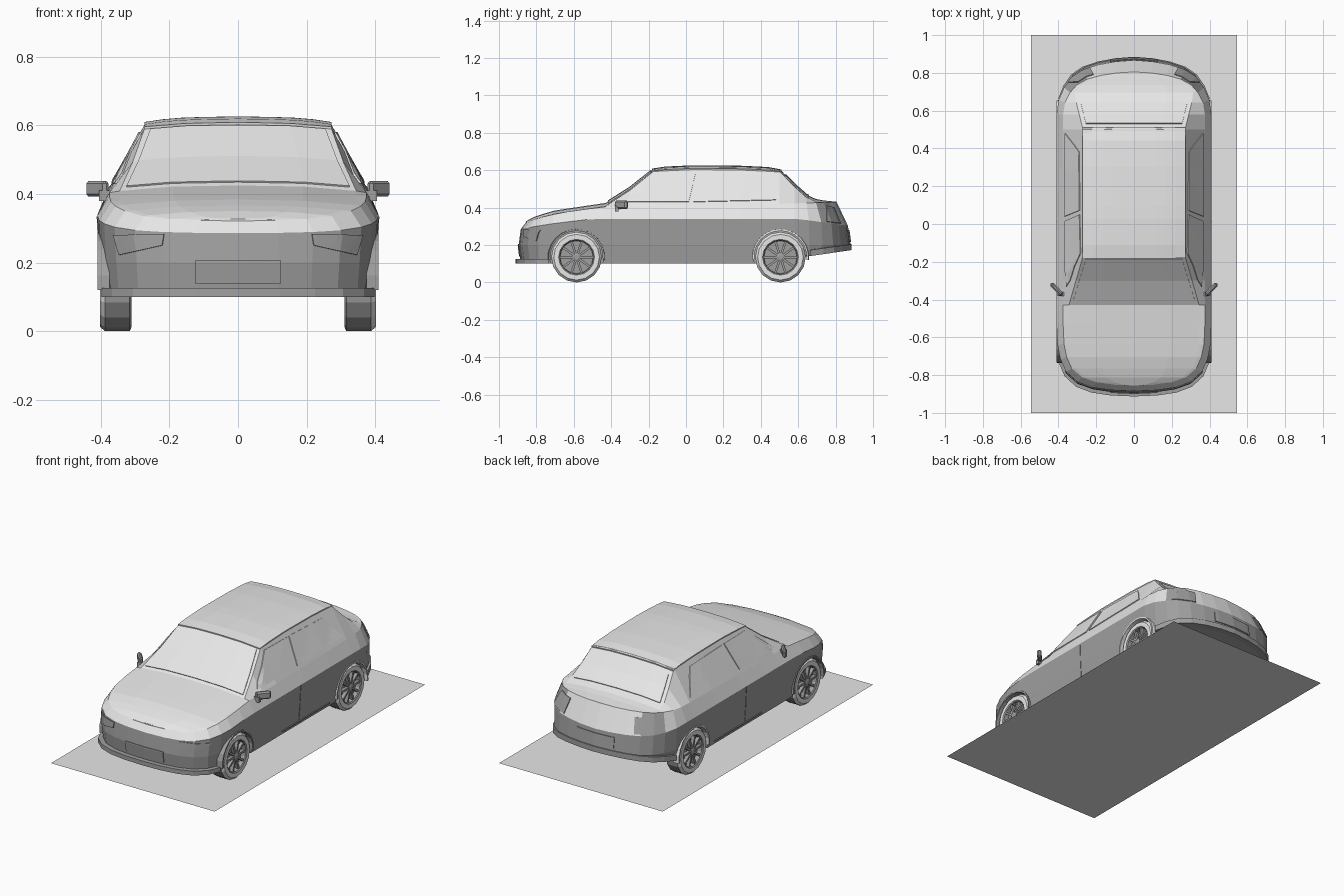
import bpy, bmesh, math
from mathutils import Vector, Matrix
from mathutils.bvhtree import BVHTree

if "Cube" in bpy.data.objects:
    bpy.data.objects.remove(bpy.data.objects["Cube"])

light = bpy.data.materials.new("light_grey")
light.diffuse_color = (0.8, 0.8, 0.8, 1)
light.use_nodes = True
light.node_tree.nodes["Principled BSDF"].inputs["Base Color"].default_value = light.diffuse_color
dark = bpy.data.materials.new("dark_grey")
dark.diffuse_color = (0.35, 0.35, 0.35, 1)
dark.use_nodes = True
dark.node_tree.nodes["Principled BSDF"].inputs["Base Color"].default_value = dark.diffuse_color


def add(name, bm, mat=light):
    bmesh.ops.remove_doubles(bm, verts=bm.verts, dist=1e-5)
    bmesh.ops.recalc_face_normals(bm, faces=bm.faces)
    me = bpy.data.meshes.new(name)
    bm.to_mesh(me)
    bm.free()
    ob = bpy.data.objects.new(name, me)
    bpy.context.collection.objects.link(ob)
    me.materials.append(mat)
    return ob


def lerp(table, y):
    if y <= table[0][0]:
        return table[0][1]
    for (a, p), (b, q) in zip(table, table[1:]):
        if y <= b:
            return p + (q - p) * (y - a) / (b - a)
    return table[-1][1]


def grid(bm, rows, loop=False):
    vs = [[bm.verts.new(p) for p in r] for r in rows]
    for a, b in zip(vs, vs[1:] + (vs[:1] if loop else [])):
        for i in range(len(a) - 1):
            bm.faces.new((a[i], a[i + 1], b[i + 1], b[i]))


def mirror(ob):
    ob.modifiers.new("mirror", 'MIRROR')
    return ob


# Plan outline and height curves of the body
outline = [(0, -.895), (.12, -.89), (.22, -.875), (.3, -.845), (.36, -.79), (.39, -.72),
           (.405, -.64), (.41, -.53), (.41, -.43), (.41, -.3), (.41, -.17), (.41, .05),
           (.41, .3), (.41, .5), (.41, .58), (.399, .66), (.37, .73), (.33, .787),
           (.27, .828), (.19, .855), (.1, .872), (0, .88)]
bottom = [(.55, .1), (.64, .14), (.88, .175)]
waist = [(-.9, .285), (-.75, .31), (-.5, .34), (.6, .34), (.75, .32), (.9, .30)]
shoulder = [(-.86, .32), (-.75, .355), (-.6, .385), (-.42, .405), (0, .41), (.5, .42), (.8, .43)]
top = [(-.86, .325), (-.8, .357), (-.7, .385), (-.6, .40), (-.43, .425), (-.3, .507), (-.17, .61),
       (.05, .62), (.3, .617), (.5, .607), (.58, .525), (.66, .455), (.72, .44), (.8, .432)]
top_width = [(-.43, .345), (-.17, .27), (.5, .27), (.66, .31), (.8, .32)]


def shift(y, front, rear):
    return y + front * max(0, -y - .6) / .3 - rear * max(0, y - .6) / .3


def section(x, y):
    zb, zw = lerp(bottom, y), lerp(waist, y)
    y0, y3, ys = shift(y, .012, .02), shift(y, .012, .015), shift(y, .04, .08)
    ex, zt, zs = min(lerp(top_width, ys), x * .86), lerp(top, ys), lerp(shoulder, ys)
    ze = max(zt - .014 * ex / .3, zs)
    return [(0, y0, zb), (x * .965, y0, zb), (x * .985, y, max(.2, zb + .02)),
            (x, y3, zw), (x * .915, ys, zs), (ex, ys, ze),
            (ex * .55, ys, zt - .003 * ex / .3), (0, ys, zt)]


bm = bmesh.new()
rows = [section(x, y) for x, y in outline]
grid(bm, rows)
grid(bm, [[(-x, y, z) for x, y, z in r] for r in rows])
body = add("car_body", bm)
bm = bmesh.new()
bm.from_mesh(body.data)
surface = BVHTree.FromBMesh(bm)
bm.free()

# Wheel arches cut out of the body
axles = (-.585, .505)
bm = bmesh.new()
for y in axles:
    for s in (-1, 1):
        m = Matrix.Translation((s * .4, y, .135)) @ Matrix.Rotation(math.pi / 2, 4, 'Y')
        bmesh.ops.create_cone(bm, cap_ends=True, segments=20, radius1=.144, radius2=.144,
                              depth=.2, matrix=m)
cutter = add("arch_cutter", bm)
cutter.hide_render = True
mod = body.modifiers.new("arches", 'BOOLEAN')
mod.operation, mod.solver, mod.object = 'DIFFERENCE', 'EXACT', cutter
bpy.context.view_layer.objects.active = body
bpy.ops.object.modifier_apply(modifier=mod.name)
bpy.data.objects.remove(cutter)

# Dark below the waist line and on the rear corners
body.data.materials.clear()
body.data.materials.append(light)
body.data.materials.append(dark)
for f in body.data.polygons:
    c = f.center
    corner = c.y > .72 and abs(c.x) > .24 and c.z < .41
    f.material_index = int(c.z < lerp(waist, c.y) - .004 or corner)


# Thin plates projected onto the body: four corners in the plane seen along an axis
def plate(name, corners, axis, mat=light, thick=.0098, n=10, both=False):
    a, b, c, d = [Vector(p) for p in corners]
    place = {'x': (lambda p: ((1, p.x, p.y), (-1, 0, 0))),
             'front': (lambda p: ((p.x, -2, p.y), (0, 1, 0))),
             'back': (lambda p: ((p.x, 2, p.y), (0, -1, 0))),
             'z': (lambda p: ((p.x, p.y, 2), (0, 0, -1)))}[axis]
    out = []
    for i in range(n + 1):
        row = []
        for j in range(n + 1):
            p = a.lerp(b, i / n).lerp(d.lerp(c, i / n), j / n)
            o, dr = place(p)
            hit = surface.ray_cast(Vector(o), Vector(dr))[0]
            row.append(hit or surface.find_nearest(Vector((.3, p.x, p.y)))[0])
        out.append(row)
    bm = bmesh.new()
    grid(bm, out)
    ob = add(name, bm, mat)
    if both:
        mirror(ob)
    s = ob.modifiers.new("thickness", 'SOLIDIFY')
    s.thickness, s.offset = thick, 0
    return ob


plate("roof_panel", [(-.272, -.18), (.272, -.18), (.272, .51), (-.272, .51)], 'z', thick=.014)
plate("windshield", [(-.325, -.415), (.325, -.415), (.255, -.185), (-.255, -.185)], 'z')
plate("rear_window", [(-.255, .53), (.255, .53), (.285, .655), (-.285, .655)], 'z')
plate("front_side_window", [(-.33, .43), (.015, .43), (.05, .578), (-.155, .578)], 'x', both=True)
plate("rear_side_window", [(.04, .43), (.48, .44), (.38, .568), (.072, .578)], 'x', both=True)
plate("headlight", [(.22, .25), (.345, .222), (.362, .28), (.215, .283)], 'front', dark, both=True)
plate("tail_light", [(.75, .325), (.825, .315), (.79, .40), (.75, .41)], 'x', dark, both=True)
plate("front_number_plate", [(-.125, .14), (.125, .14), (.125, .205), (-.125, .205)], 'front', dark)
plate("rear_number_plate", [(-.125, .215), (.125, .215), (.125, .28), (-.125, .28)], 'back', dark)
plate("door_sill", [(-.15, .115), (.3, .115), (.3, .122), (-.15, .122)], 'x', dark, both=True)
plate("door_seam", [(.008, .13), (.012, .13), (.014, .335), (.01, .335)], 'x', dark, .005, both=True)


# Bumper lips that follow the plan outline
def lip(name, keep, low, high, grow):
    bm = bmesh.new()
    rows = []
    for x, y in [p for p in outline if keep(p[1])]:
        z = lerp(bottom, y)
        a, b, c, d = x * .9, y * .95, x * grow, y * grow
        rows.append([(a, b, z + low), (c, d, z + low), (c, d, z + high), (a, b, z + high),
                     (a, b, z + low)])
    grid(bm, rows)
    mirror(add(name, bm, dark))


lip("front_bumper_lip", lambda y: y < -.7, 0, .026, 1.02)
lip("rear_bumper_lip", lambda y: y > .65, -.002, .03, 1.006)


# Wheels: turned tyre and rim, spokes, hub, and flared arch rims
def ring(bm, y, profile, n, a0=0, a1=2 * math.pi):
    full = a1 - a0 > 6.28
    rows = []
    for i in range(n if full else n + 1):
        t = a0 + (a1 - a0) * i / n
        rows.append([(x, y + r * math.cos(t), .135 + r * math.sin(t)) for r, x in profile])
    grid(bm, rows, full)


tyre = [(0, .31), (.122, .31), (.135, .316), (.135, .388), (.122, .403), (.096, .403)]
rim = [(.096, .403), (.09, .398), (.088, .372), (0, .372)]
hub = [(.022, .372), (.022, .4), (.012, .404), (0, .404)]
for label, y in zip(("front", "rear"), axles):
    bm = bmesh.new()
    ring(bm, y, tyre, 16)
    wheel = mirror(add(label + "_tyres", bm))
    wheel.data.materials.append(dark)
    for f in wheel.data.polygons:  # dark tread, light outer wall
        f.material_index = int(f.center.x < .39)
    bm = bmesh.new()
    ring(bm, y, rim, 16)
    ring(bm, y, hub, 12)
    for k in range(10):
        m = (Matrix.Translation((.387, y, .135)) @ Matrix.Rotation(k * math.pi / 5, 4, 'X')
             @ Matrix.Translation((0, .054, 0)) @ Matrix.Diagonal((.02, .074, .012, 1)))
        bmesh.ops.create_cube(bm, size=1, matrix=m)
    mirror(add(label + "_wheel_rims", bm, dark))
    bm = bmesh.new()
    ring(bm, y, [(.141, .375), (.141, .41), (.15, .41), (.154, .375), (.141, .375)], 12,
         -.1, math.pi + .1)
    mirror(add(label + "_arch_rims", bm, dark if y < 0 else light))

# Door mirrors on short stalks
bm = bmesh.new()
turn = Matrix.Rotation(math.atan2(.075, .07), 4, 'Z')
bmesh.ops.create_cube(bm, size=1, matrix=Matrix.Translation((.41, -.345, .415)) @ turn
                      @ Matrix.Diagonal((.085, .024, .046, 1)))
bmesh.ops.bevel(bm, geom=bm.edges[:], offset=.008, segments=1, affect='EDGES')
bmesh.ops.create_cube(bm, size=1, matrix=Matrix.Translation((.38, -.37, .395))
                      @ Matrix.Diagonal((.05, .02, .03, 1)))
mirror(add("door_mirrors", bm, dark))

# Flat base under the car
bm = bmesh.new()
grid(bm, [[(-.545, -1, 0), (.545, -1, 0)], [(-.545, 1, 0), (.545, 1, 0)]])
add("base_plate", bm)
